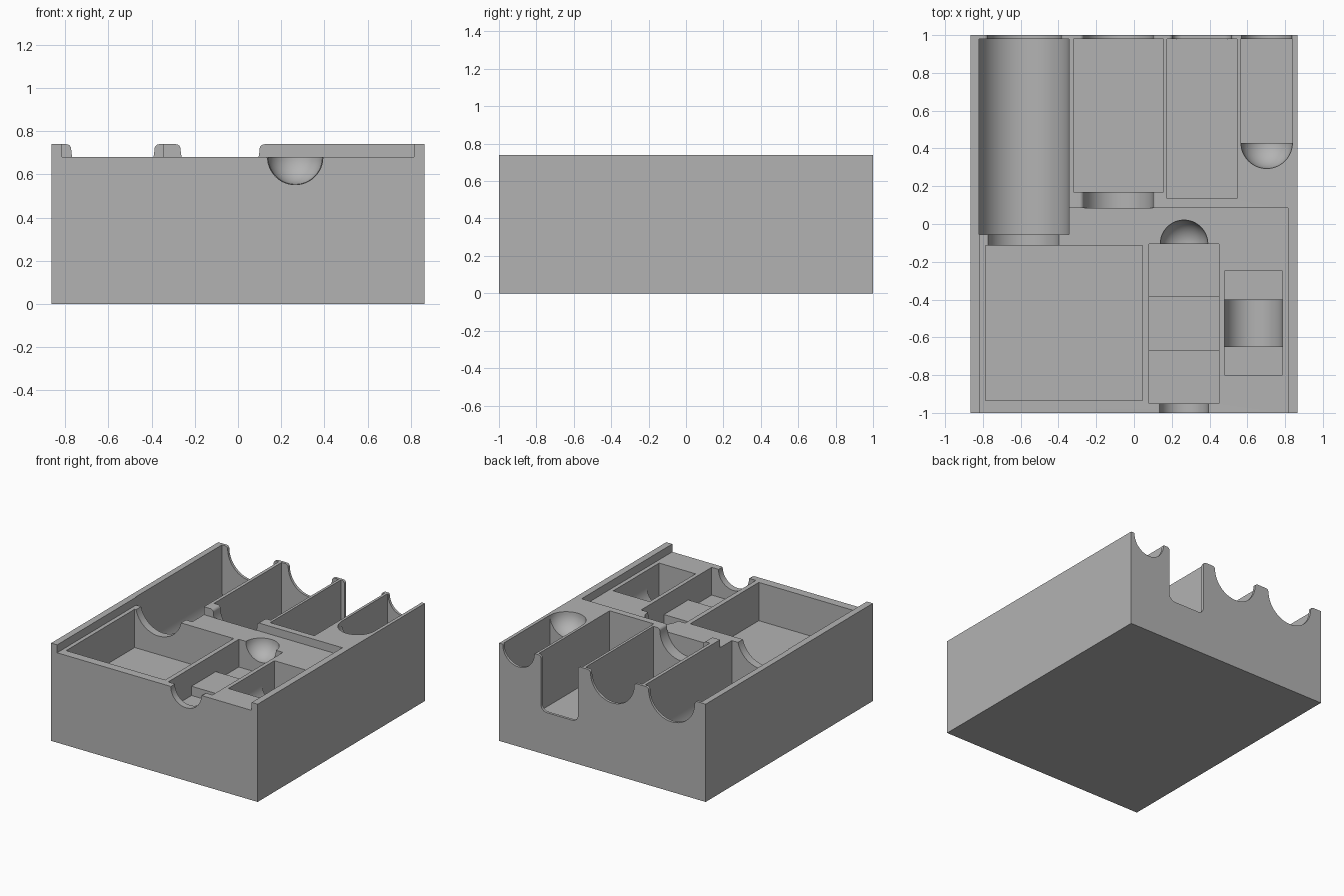
import bpy, bmesh, math
from mathutils import Vector

if "Cube" in bpy.data.objects:
    bpy.data.objects.remove(bpy.data.objects["Cube"])

TOP, DECK = 0.74, 0.68   # outer rim height, lowered front deck height

mat = bpy.data.materials.new("light_grey")
mat.diffuse_color = (0.45, 0.45, 0.45, 1)
mat.use_nodes = True
mat.node_tree.nodes["Principled BSDF"].inputs["Base Color"].default_value = mat.diffuse_color


def make(name, bm):
    bmesh.ops.recalc_face_normals(bm, faces=bm.faces)
    me = bpy.data.meshes.new(name)
    bm.to_mesh(me)
    bm.free()
    me.materials.append(mat)
    ob = bpy.data.objects.new(name, me)
    bpy.context.collection.objects.link(ob)
    return ob


def box(name, x0, x1, y0, y1, z0, z1=0.9):
    bm = bmesh.new()
    bmesh.ops.create_cube(bm, size=1)
    for v in bm.verts:
        v.co = Vector(((x0 + x1) / 2 + v.co.x * (x1 - x0),
                       (y0 + y1) / 2 + v.co.y * (y1 - y0),
                       (z0 + z1) / 2 + v.co.z * (z1 - z0)))
    return make(name, bm)


def extrude_y(name, profile, y0, y1):
    """Prism from an xz profile running along y."""
    bm = bmesh.new()
    face = bm.faces.new([bm.verts.new((x, y0, z)) for x, z in profile])
    ext = bmesh.ops.extrude_face_region(bm, geom=[face])["geom"]
    verts = [g for g in ext if isinstance(g, bmesh.types.BMVert)]
    bmesh.ops.translate(bm, vec=(0, y1 - y0, 0), verts=verts)
    return make(name, bm)


def ball(name, x, y, z, r):
    bm = bmesh.new()
    bmesh.ops.create_uvsphere(bm, u_segments=48, v_segments=24, radius=r)
    bmesh.ops.translate(bm, vec=(x, y, z), verts=bm.verts)
    return make(name, bm)


def arc(cx, cz, r, a0, a1, n):
    return [(cx + r * math.cos(math.radians(a0 + (a1 - a0) * i / n)),
             cz + r * math.sin(math.radians(a0 + (a1 - a0) * i / n))) for i in range(n + 1)]


def u_profile(cx, half, bottom, corner, lip=0.0, top=TOP):
    """U slot: rounded bottom corners and flared, rounded lips at the top."""
    right = arc(cx + half - corner, bottom + corner, corner, -90, 0, 16)
    if lip:
        right += arc(cx + half + lip, top - lip, lip, 180, 90, 6)
    right.append((right[-1][0], 0.95))
    left = [(2 * cx - x, z) for x, z in reversed(right)]
    if abs(half - corner) < 1e-6:
        left = left[:-1]
    return left + right


block = box("tray_body", -0.865, 0.865, -1, 1, 0, TOP)

cutters = [
    # lowered deck at the front
    box("deck_cut", -0.815, 0.815, -1.1, 0.085, DECK),
    # round-bottomed trough and the deep rectangular pockets
    extrude_y("trough_cut", u_profile(-0.5825, 0.2375, 0.16, 0.2375), -0.055, 0.98),
    box("back_middle_cut", -0.32, 0.155, 0.17, 0.98, 0.18),
    box("back_slim_cut", 0.175, 0.545, 0.135, 0.98, 0.30),
    box("back_right_cut", 0.565, 0.84, 0.43, 0.98, 0.35),
    box("front_left_cut", -0.785, 0.045, -0.935, -0.115, 0.39),
    box("front_middle_cut", 0.08, 0.45, -0.95, -0.105, 0.47),
    box("front_right_cut", 0.48, 0.785, -0.80, -0.25, 0.39),
    # finger scoops through the thin walls
    extrude_y("trough_back_scoop", u_profile(-0.58, 0.193, 0.53, 0.193, 0.022), 0.97, 1.1),
    extrude_y("trough_front_scoop", u_profile(-0.585, 0.193, 0.53, 0.193), -0.125, -0.045),
    extrude_y("middle_back_scoop", u_profile(-0.083, 0.183, 0.54, 0.183, 0.022), 0.97, 1.1),
    extrude_y("middle_front_scoop", u_profile(-0.083, 0.183, 0.54, 0.183, 0.022), 0.084, 0.18),
    extrude_y("slim_back_slot", u_profile(0.36, 0.155, 0.32, 0.05, 0.022), 0.97, 1.1),
    extrude_y("right_back_scoop", u_profile(0.7025, 0.132, 0.603, 0.132, 0.005), 0.97, 1.1),
    extrude_y("front_scoop", u_profile(0.265, 0.128, 0.553, 0.126, 0.008, DECK), -1.1, -0.94),
    # spherical thumb dips
    ball("back_thumb_dip", 0.7025, 0.43, TOP, 0.1365),
    ball("front_thumb_dip", 0.265, -0.105, DECK, 0.126),
]

bpy.context.view_layer.objects.active = block
for c in cutters:
    m = block.modifiers.new(c.name, "BOOLEAN")
    m.operation, m.solver, m.object = "DIFFERENCE", "EXACT", c
    bpy.ops.object.modifier_apply(modifier=m.name)
    bpy.data.objects.remove(c, do_unlink=True)

# raised step inside the front middle pocket
box("pocket_step", 0.08, 0.45, -0.67, -0.38, 0.46, 0.54)

# cradle with a hollow round top inside the front right pocket
hollow = arc(0.6325, 0.57, 0.1525, 180, 360, 24)
saddle = extrude_y("pocket_cradle", [(0.785, 0.38), (0.48, 0.38)] + hollow, -0.65, -0.40)

for ob in (block, saddle):
    bpy.ops.object.select_all(action="DESELECT")
    ob.select_set(True)
    bpy.context.view_layer.objects.active = ob
    bpy.ops.object.shade_smooth_by_angle(angle=math.radians(30))
